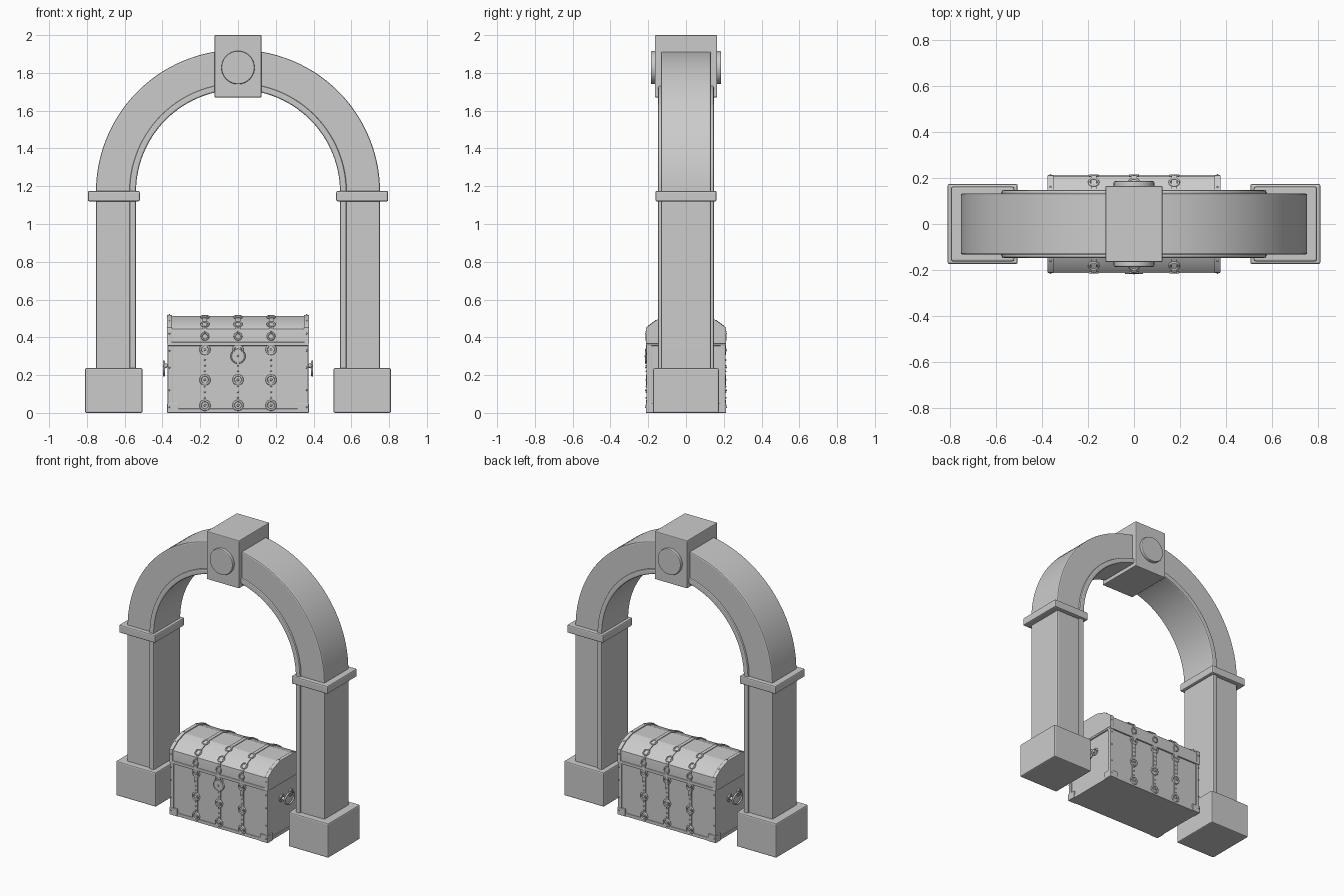
import bpy, bmesh, math
from mathutils import Matrix, Vector

if "Cube" in bpy.data.objects:
    bpy.data.objects.remove(bpy.data.objects["Cube"])

stone = bpy.data.materials.new("light grey")
stone.use_nodes = True
GREY = (0.6, 0.6, 0.6, 1)
stone.diffuse_color = GREY
stone.node_tree.nodes["Principled BSDF"].inputs["Base Color"].default_value = GREY


def finish(name, bm, bevel=0, angle=18):
    bmesh.ops.recalc_face_normals(bm, faces=bm.faces)
    if bevel:
        edges = [e for e in bm.edges if e.calc_face_angle(0) > 0.4]
        bmesh.ops.bevel(bm, geom=edges, offset=bevel, segments=2, profile=0.5, affect='EDGES')
    mesh = bpy.data.meshes.new(name)
    bm.to_mesh(mesh)
    bm.free()
    mesh.materials.append(stone)
    obj = bpy.data.objects.new(name, mesh)
    bpy.context.collection.objects.link(obj)
    bpy.ops.object.select_all(action='DESELECT')
    obj.select_set(True)
    bpy.context.view_layer.objects.active = obj
    bpy.ops.object.shade_smooth_by_angle(angle=math.radians(angle))
    return obj


def box(name, lo, hi, bevel=0.008):
    lo, hi = Vector(lo), Vector(hi)
    bm = bmesh.new()
    bmesh.ops.create_cube(bm, size=1, matrix=Matrix.Translation((lo + hi) / 2)
                          @ Matrix.Diagonal((*(hi - lo), 1)))
    return finish(name, bm, bevel)


def horseshoe(name, inner, outer, half, bevel):
    """Rectangular section swept up one leg, round the arch and down the other."""
    steps, spring = 56, 1.17
    stations = [(1, 0, 0.2)]
    for i in range(steps + 1):
        a = math.pi * i / steps
        stations.append((math.cos(a), math.sin(a), spring))
    stations.append((-1, 0, 0.2))
    bm = bmesh.new()
    rings = []
    for c, s, z in stations:
        rings.append([bm.verts.new((r * c, y, z + r * s)) for r, y in
                      ((inner, -half), (outer, -half), (outer, half), (inner, half))])
    for a, b in zip(rings, rings[1:]):
        for k in range(4):
            bm.faces.new((a[k], a[(k + 1) % 4], b[(k + 1) % 4], b[k]))
    bm.faces.new(rings[0])
    bm.faces.new(rings[-1])
    return finish(name, bm, bevel)


def extrude_x(name, profile, x0, x1, bevel=0):
    """Closed (y, z) profile extruded along x."""
    bm = bmesh.new()
    face = bm.faces.new([bm.verts.new((x0, y, z)) for y, z in profile])
    out = bmesh.ops.extrude_face_region(bm, geom=[face])["geom"]
    bmesh.ops.translate(bm, vec=(x1 - x0, 0, 0),
                        verts=[v for v in out if isinstance(v, bmesh.types.BMVert)])
    return finish(name, bm, bevel)


def add_ring(bm, centre, normal, major, minor, sides=14, tube=6):
    rot = Vector((0, 0, 1)).rotation_difference(Vector(normal)).to_matrix()
    grid = []
    for i in range(sides):
        a = 2 * math.pi * i / sides
        row = []
        for j in range(tube):
            b = 2 * math.pi * j / tube
            r = major + minor * math.cos(b)
            p = Vector((r * math.cos(a), r * math.sin(a), minor * math.sin(b)))
            row.append(bm.verts.new(Vector(centre) + rot @ p))
        grid.append(row)
    for i in range(sides):
        n = (i + 1) % sides
        for j in range(tube):
            k = (j + 1) % tube
            bm.faces.new((grid[i][j], grid[n][j], grid[n][k], grid[i][k]))


def add_stud(bm, centre, radius):
    bmesh.ops.create_icosphere(bm, subdivisions=1, radius=radius,
                               matrix=Matrix.Translation(centre))


# Archway: main body with a proud inner moulding
horseshoe("arch_body", 0.56, 0.752, 0.133, 0.008)
horseshoe("inner_moulding", 0.54, 0.575, 0.147, 0.008)

# Pillar bases and capitals
for side, s in (("left", 1), ("right", -1)):
    for part, a, b, half, z0, z1 in (("base", 0.505, 0.81, 0.174, 0, 0.237),
                                     ("capital", 0.52, 0.795, 0.162, 1.12, 1.175)):
        x0, x1 = sorted((s * a, s * b))
        box(f"{side}_pillar_{part}", (x0, -half, z0), (x1, half, z1))

# Keystone with a round boss on both faces
box("keystone", (-0.124, -0.165, 1.67), (0.124, 0.165, 2), 0.005)
bm = bmesh.new()
bmesh.ops.create_cone(bm, cap_ends=True, segments=48, radius1=0.088, radius2=0.088, depth=0.372,
                      matrix=Matrix.Translation((0, 0, 1.828)) @ Matrix.Rotation(math.pi / 2, 4, 'X'))
finish("keystone_boss", bm, 0.006)

# Chest box and faceted lid
half_lid = [(0.207, 0.36), (0.207, 0.445), (0.15, 0.487), (0.075, 0.512)]
lid = half_lid + [(-y, z) for y, z in reversed(half_lid)]
box("chest_body", (-0.365, -0.203, 0.004), (0.365, 0.203, 0.365), 0.004)
extrude_x("chest_lid", lid, -0.368, 0.368, 0.003)
box("chest_rim", (-0.374, -0.213, 0.355), (0.374, 0.213, 0.375), 0.004)
box("chest_bottom_trim", (-0.37, -0.208, 0), (0.37, 0.208, 0.022), 0.003)


def strap_profile(grow):
    upper = [(y + grow, z + (grow if z > 0.4 else 0)) for y, z in half_lid]
    return [(y, z) for y, z in [(0.203 + grow, 0.002)] + upper]


# Straps wrapping the chest, and bands at the ends of the lid
for i, x in enumerate((-0.175, 0, 0.175)):
    half = strap_profile(0.004)
    extrude_x(f"chest_strap_{i + 1}", half + [(-y, z) for y, z in reversed(half)],
              x - 0.012, x + 0.012)
for side, s in (("left", 1), ("right", -1)):
    half = [(y + 0.005, z + 0.006) for y, z in half_lid]
    x0, x1 = sorted((s * 0.35, s * 0.376))
    extrude_x(f"{side}_lid_band", half + [(-y, z) for y, z in reversed(half)], x0, x1, 0.002)

# Corner posts and foot plates
for x in (-1, 1):
    for y in (-1, 1):
        name = ("left" if x > 0 else "right") + ("_back" if y > 0 else "_front")
        for part, w, z1, grow in (("post", 0.026, 0.36, 0), ("foot_plate", 0.06, 0.05, 0.003)):
            xs = sorted((x * (0.372 + grow - w), x * (0.372 + grow)))
            ys = sorted((y * (0.209 + grow - w), y * (0.209 + grow)))
            box(f"{name}_corner_{part}", (xs[0], ys[0], 0), (xs[1], ys[1], z1), 0.003)

# Ornamental rings and studs along the straps
bm = bmesh.new()
for x in (-0.175, 0, 0.175):
    for y in (-1, 1):
        for z in (0.04, 0.175, 0.335):
            add_ring(bm, (x, y * 0.207, z), (0, 1, 0), 0.024, 0.006)
            add_stud(bm, (x, y * 0.208, z), 0.008)
        for z in (0.08, 0.11, 0.14, 0.22, 0.25, 0.28, 0.43):
            add_stud(bm, (x, y * 0.21, z), 0.005)
        add_ring(bm, (x, y * 0.211, 0.405), (0, 1, 0), 0.018, 0.005)
        add_ring(bm, (x, y * 0.182, 0.47), (0, y * 0.6, 0.8), 0.02, 0.005)
        add_ring(bm, (x, y * 0.1, 0.508), (0, y * 0.3, 0.95), 0.02, 0.005)
for x in (-0.363, 0.363):
    for y in (-1, 1):
        for p in ((0.213, 0.03), (0.213, 0.12), (0.213, 0.24), (0.213, 0.33), (0.213, 0.42),
                  (0.16, 0.488), (0.07, 0.519)):
            add_stud(bm, (x, y * p[0], p[1]), 0.005)
finish("chest_ornaments", bm, angle=70)

# Lock plate on the front
bm = bmesh.new()
bmesh.ops.create_cone(bm, cap_ends=True, segments=24, radius1=0.04, radius2=0.036, depth=0.01,
                      matrix=Matrix.Translation((0, -0.21, 0.3)) @ Matrix.Rotation(math.pi / 2, 4, 'X'))
add_ring(bm, (0, -0.213, 0.3), (0, 1, 0), 0.036, 0.004, 24)
add_stud(bm, (0, -0.213, 0.3), 0.007)
finish("lock_plate", bm, angle=40)

# Carrying handles on both ends
for side, s in (("left", 1), ("right", -1)):
    bm = bmesh.new()
    for y in (-0.05, 0.05):
        add_ring(bm, (s * 0.368, y, 0.25), (1, 0, 0), 0.02, 0.006)
        add_stud(bm, (s * 0.382, y, 0.25), 0.014)
    add_ring(bm, (s * 0.392, 0, 0.235), (1, 0, 0), 0.05, 0.007, 24)
    for v in bm.verts:
        if abs(v.co.x) > 0.384 and abs(v.co.y) < 0.06:
            v.co.z = 0.235 + (v.co.z - 0.235) * 0.75
    finish(f"{side}_chest_handle", bm, angle=70)
